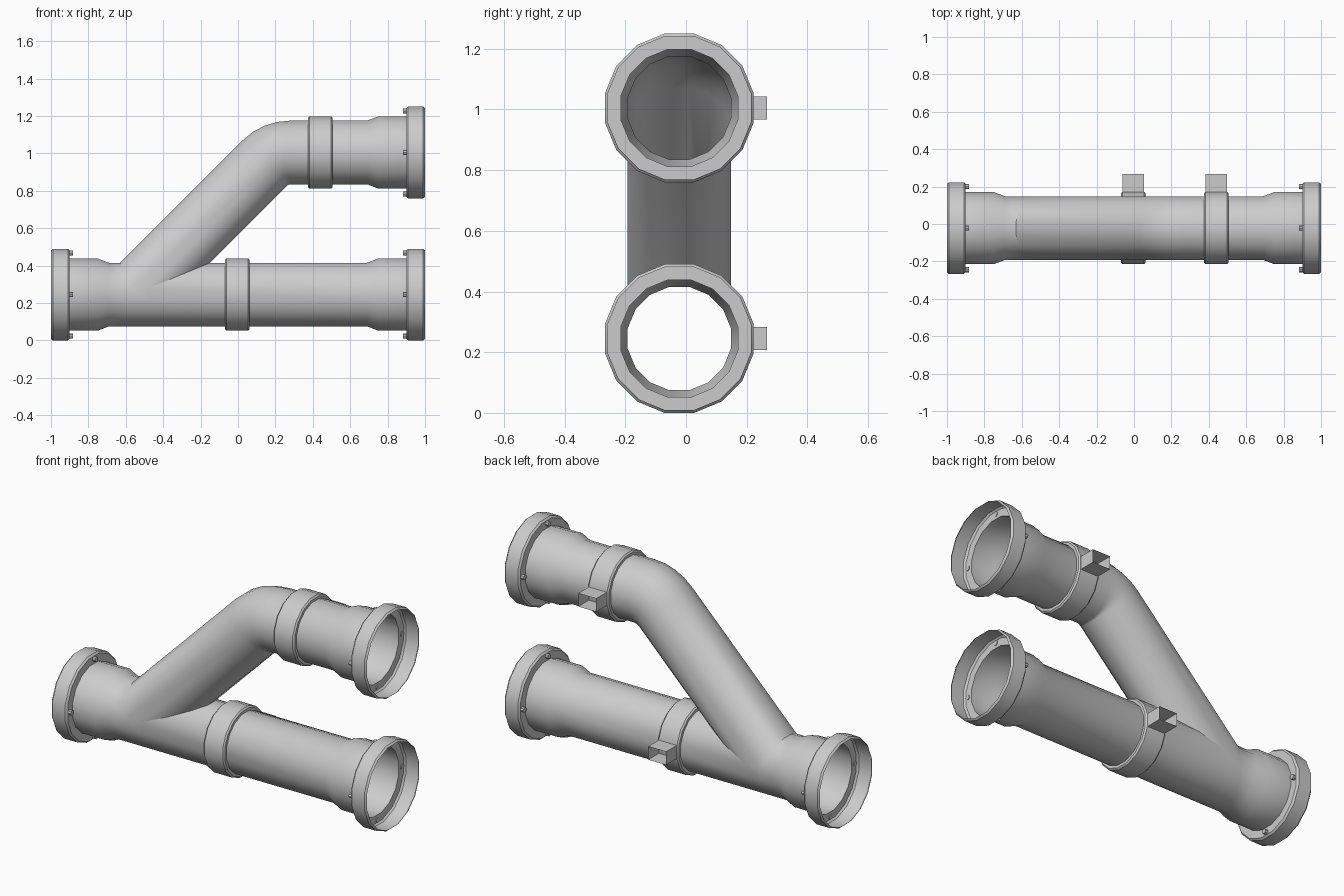
import bpy, bmesh, math
from mathutils import Vector, Matrix

cube = bpy.data.objects.get("Cube")
if cube:
    bpy.data.objects.remove(cube)

SIDES = 16
Y0, LOW, HIGH = -0.022, 0.245, 1.005      # pipe axes
BORE, SOCKET = 0.17, 0.193                # flat-to-centre radii
SLANT = math.pi / 4
FORK_X = -0.56                            # where the branch axis meets the main axis
ANGLES = [(i + 0.5) * math.tau / SIDES for i in range(SIDES)]

gray = bpy.data.materials.new("pipe gray")
gray.use_nodes = True
gray.diffuse_color = (0.6, 0.6, 0.6, 1)
gray.node_tree.nodes["Principled BSDF"].inputs["Base Color"].default_value = (0.6, 0.6, 0.6, 1)


def finish(bm, name, smooth=True):
    bmesh.ops.remove_doubles(bm, verts=bm.verts, dist=0.0005)
    bmesh.ops.recalc_face_normals(bm, faces=bm.faces)
    mesh = bpy.data.meshes.new(name)
    bm.to_mesh(mesh)
    bm.free()
    mesh.materials.append(gray)
    ob = bpy.data.objects.new(name, mesh)
    bpy.context.collection.objects.link(ob)
    if smooth:
        bpy.ops.object.select_all(action="DESELECT")
        ob.select_set(True)
        bpy.context.view_layer.objects.active = ob
        bpy.ops.object.shade_smooth_by_angle(angle=math.radians(40))
    return ob


def ring(x, z, r, tilt=0.0, shift=None):
    """Polygon ring whose axis leans up by tilt; shift(v) slides points along the axis."""
    r /= math.cos(math.pi / SIDES)
    points = []
    for a in ANGLES:
        v = r * math.sin(a)
        s = shift(v) if shift else 0.0
        points.append(Vector((x + s * math.cos(tilt) - v * math.sin(tilt),
                              Y0 + r * math.cos(a),
                              z + s * math.sin(tilt) + v * math.cos(tilt))))
    return points


def loft(bm, rings, skip=lambda k, i: False):
    rows = [[bm.verts.new(p) for p in pts] for pts in rings]
    for k in range(len(rows) - 1):
        for i in range(SIDES):
            if not skip(k, i):
                j = (i + 1) % SIDES
                bm.faces.new((rows[k][i], rows[k][j], rows[k + 1][j], rows[k + 1][i]))


# Main pipe with a fork opening, and the branch welded to it
near, far = math.tan(SLANT / 2), 1 / math.tan(SLANT / 2)
socket_end = [(0.69, BORE), (0.75, SOCKET), (0.9, SOCKET)]
body = bmesh.new()
main = [ring(-x, LOW, r) for x, r in reversed(socket_end)]
main += [ring(FORK_X, LOW, BORE, 0, lambda v: -near * abs(v)),
         ring(FORK_X, LOW, BORE, 0, lambda v: far * abs(v))]
main += [ring(x, LOW, r) for x, r in socket_end]
loft(body, main, lambda k, i: k == 3 and i < SIDES // 2 - 1)

BEND = 0.19
bend_x = FORK_X + (HIGH - LOW) + BEND * math.tan(SLANT / 2)
branch = [ring(FORK_X, LOW, BORE, SLANT, lambda v: near * v if v > 0 else -far * v)]
for k in range(5):
    t = SLANT * (1 - k / 4)
    branch.append(ring(bend_x - BEND * math.sin(t), HIGH - BEND + BEND * math.cos(t), BORE, t))
branch += [ring(x, HIGH, r) for x, r in socket_end]
loft(body, branch)
finish(body, "forked_pipe")


# Open cup flanges with four studs behind each
def flange(name, z, side):
    bm = bmesh.new()
    profile = [(0.9, SOCKET), (0.9, 0.236), (0.91, 0.245), (0.99, 0.245), (1.0, 0.236)]
    loft(bm, [ring(side * x, z, r) for x, r in profile])
    finish(bm, name + "_flange")
    bm = bmesh.new()
    for q in range(4):
        a = q * math.pi / 2
        place = Matrix.Translation((side * 0.893, Y0 + 0.222 * math.cos(a), z + 0.222 * math.sin(a)))
        bmesh.ops.create_cone(bm, cap_ends=True, segments=8, radius1=0.014, radius2=0.014,
                              depth=0.022, matrix=place @ Matrix.Rotation(math.pi / 2, 4, "Y"))
    finish(bm, name + "_studs")


flange("inlet", LOW, -1)
flange("lower_outlet", LOW, 1)
flange("upper_outlet", HIGH, 1)


# Clamp bands, each with an open square bracket at the back
def clamp(name, x, z):
    bm = bmesh.new()
    profile = [(-0.066, BORE), (-0.066, 0.185), (-0.058, SOCKET)]
    profile += [(-dx, r) for dx, r in reversed(profile)]
    loft(bm, [ring(x + dx, z, r) for dx, r in profile])
    finish(bm, name + "_clamp")
    bm = bmesh.new()
    corners = [(-1, -1), (1, -1), (1, 1), (-1, 1)]
    rows = [[bm.verts.new((x + 0.057 * u, y, z + 0.038 * w)) for u, w in corners]
            for y in (0.15, 0.267)]
    for i in range(4):
        j = (i + 1) % 4
        bm.faces.new((rows[0][i], rows[0][j], rows[1][j], rows[1][i]))
    finish(bm, name + "_bracket", smooth=False)


clamp("lower", -0.004, LOW)
clamp("upper", 0.44, HIGH)
